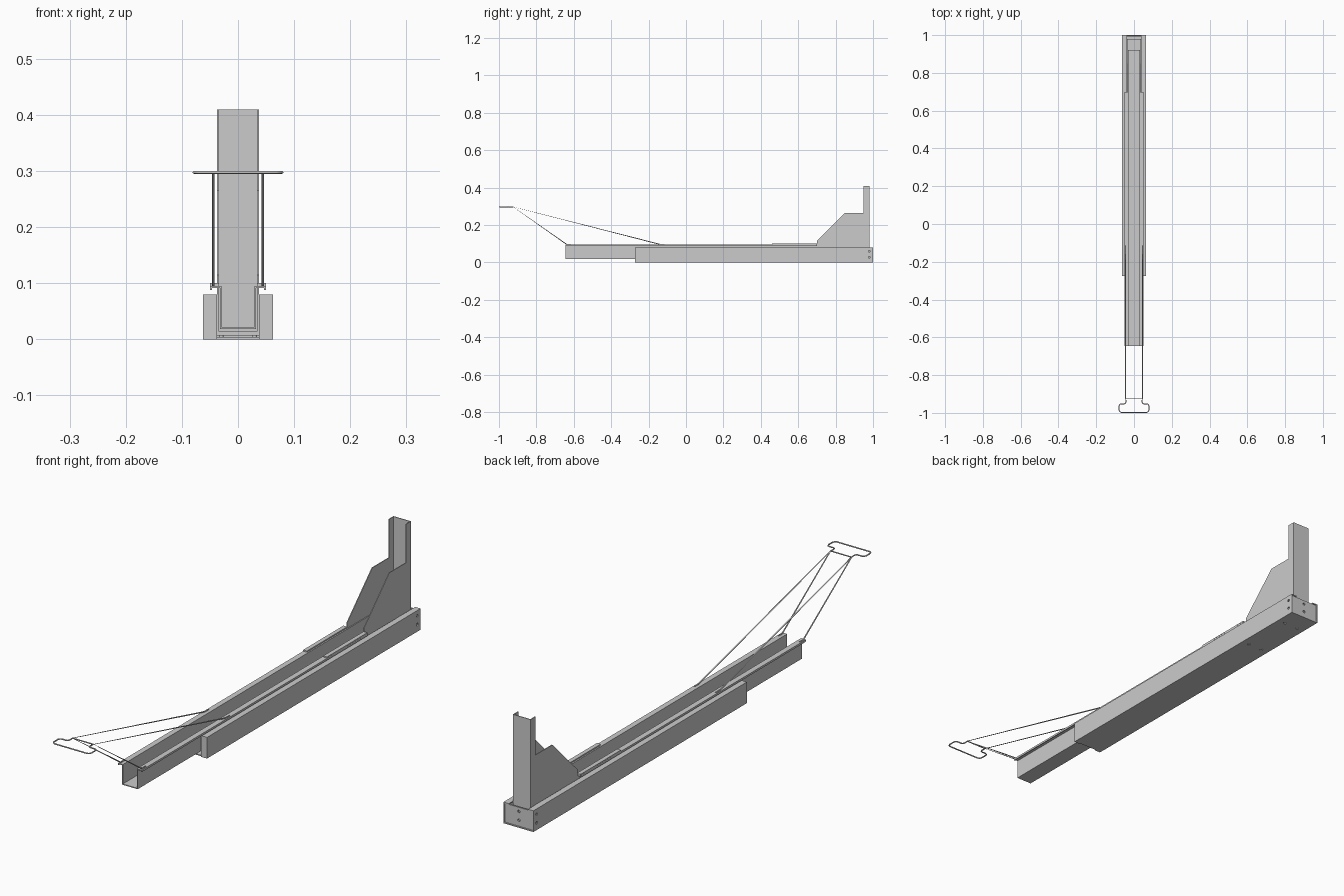
import bpy, bmesh, math
from mathutils import Vector

if "Cube" in bpy.data.objects:
    bpy.data.objects.remove(bpy.data.objects["Cube"])


def prism(name, pts, axis, a, b):
    """Extrude a closed outline along 'x' (pts are y,z) or 'y' (pts are x,z)."""
    bm = bmesh.new()
    to3d = (lambda p: (a, p[0], p[1])) if axis == 'x' else (lambda p: (p[0], a, p[1]))
    face = bm.faces.new([bm.verts.new(to3d(p)) for p in pts])
    ext = bmesh.ops.extrude_face_region(bm, geom=[face])
    move = Vector((b - a, 0, 0)) if axis == 'x' else Vector((0, b - a, 0))
    bmesh.ops.translate(bm, vec=move, verts=[v for v in ext['geom'] if isinstance(v, bmesh.types.BMVert)])
    bmesh.ops.recalc_face_normals(bm, faces=bm.faces)
    me = bpy.data.meshes.new(name)
    bm.to_mesh(me)
    bm.free()
    ob = bpy.data.objects.new(name, me)
    bpy.context.collection.objects.link(ob)
    return ob


def section(name, half, y0, y1):
    """Symmetric cross-section from its right half, swept along y."""
    return prism(name, half + [(-x, z) for x, z in reversed(half)], 'y', y0, y1)


def box(name, x0, x1, y0, y1, z0, z1):
    return prism(name, [(x0, z0), (x1, z0), (x1, z1), (x0, z1)], 'y', y0, y1)


def cylinder(name, loc, r, depth, rot=(0, 0, 0)):
    bpy.ops.mesh.primitive_cylinder_add(vertices=20, radius=r, depth=depth, location=loc, rotation=rot)
    ob = bpy.context.object
    ob.name = name
    return ob


def drill(target, loc, r, depth, rot=(0, 0, 0)):
    cutter = cylinder("hole_cutter", loc, r, depth, rot)
    mod = target.modifiers.new("hole", 'BOOLEAN')
    mod.object = cutter
    mod.operation = 'DIFFERENCE'
    mod.solver = 'EXACT'
    bpy.context.view_layer.objects.active = target
    bpy.ops.object.modifier_apply(modifier=mod.name)
    bpy.data.objects.remove(cutter)


def rod(name, pts, r=0.0025, cyclic=False):
    cu = bpy.data.curves.new(name, 'CURVE')
    cu.dimensions = '3D'
    cu.bevel_depth = r
    cu.bevel_resolution = 2
    cu.use_fill_caps = True
    sp = cu.splines.new('POLY')
    sp.points.add(len(pts) - 1)
    for p, co in zip(sp.points, pts):
        p.co = (*co, 1)
    sp.use_cyclic_u = cyclic
    ob = bpy.data.objects.new(name, cu)
    bpy.context.collection.objects.link(ob)
    bpy.ops.object.select_all(action='DESELECT')
    ob.select_set(True)
    bpy.context.view_layer.objects.active = ob
    bpy.ops.object.convert(target='MESH')
    bpy.ops.object.shade_smooth_by_angle(angle=math.radians(50))


# Outer lipped channel with back plate
outer = section("outer_channel", [(.0625, 0), (.0625, .08), (.04, .08), (.04, .076),
                                  (.0585, .076), (.0585, .004)], -.27, 1.0)
back = box("back_plate", -.058, .058, .992, .997, .0045, .0755)
for z in (.027, .06):
    drill(outer, (0, .98, z), .005, .2, (0, math.pi / 2, 0))
    drill(back, (0, .995, z), .005, .03, (math.pi / 2, 0, 0))

# Bolts through the channel floor
for y in (.71, .92):
    for x in (-.03, .03):
        drill(outer, (x, y, .002), .006, .01)
        cylinder("floor_bolt", (x, y, .007), .004, .012)

# Sliding hat-section rail and its plain rear end
section("slider_rail", [(.0325, .018), (.0325, .0915), (.0465, .0915), (.0465, .0875),
                        (.05, .0875), (.05, .095), (.029, .095), (.029, .0215)], -.645, .70)
section("slider_rail_rear", [(.0325, .018), (.0325, .095), (.029, .095), (.029, .0215)], .70, .92)

# Upright carriage: gusseted side walls, floor and post web
side = [(.46, .007), (.46, .091), (.70, .091), (.70, .115), (.85, .265), (.95, .265),
        (.95, .41), (.98, .41), (.98, .007)]
for s, tag in ((1, "right"), (-1, "left")):
    prism("carriage_side_" + tag, side, 'x', s * .034, s * .037)
    x0, x1 = sorted((s * .034, s * .05))
    box("carriage_flange_" + tag, x0, x1, .46, .70, .0952, .10)
    x0, x1 = sorted((s * .037, s * .0625))
    box("front_cap_" + tag, x0, x1, -.274, -.27, 0, .08)
    # Rods carrying the handle
    x = s * .044
    rod("handle_stay_" + tag, [(x, -.615, .096), (x, -.637, .096), (x, -.925, .2975),
                               (x, -.14, .097), (x, -.115, .096)])
box("carriage_floor", -.034, .034, .46, .977, .007, .0135)
box("post_web", -.034, .034, .977, .98, .007, .41)

# Handle loop with rounded grip ends
half = [(.043, -.925), (.043, -.943), (.045, -.949), (.051, -.952), (.068, -.952),
        (.075, -.955), (.0785, -.962), (.0785, -.986), (.075, -.994), (.068, -.9975)]
loop = half + [(-x, y) for x, y in reversed(half)]
rod("handle_loop", [(x, y, .2975) for x, y in loop], cyclic=True)
